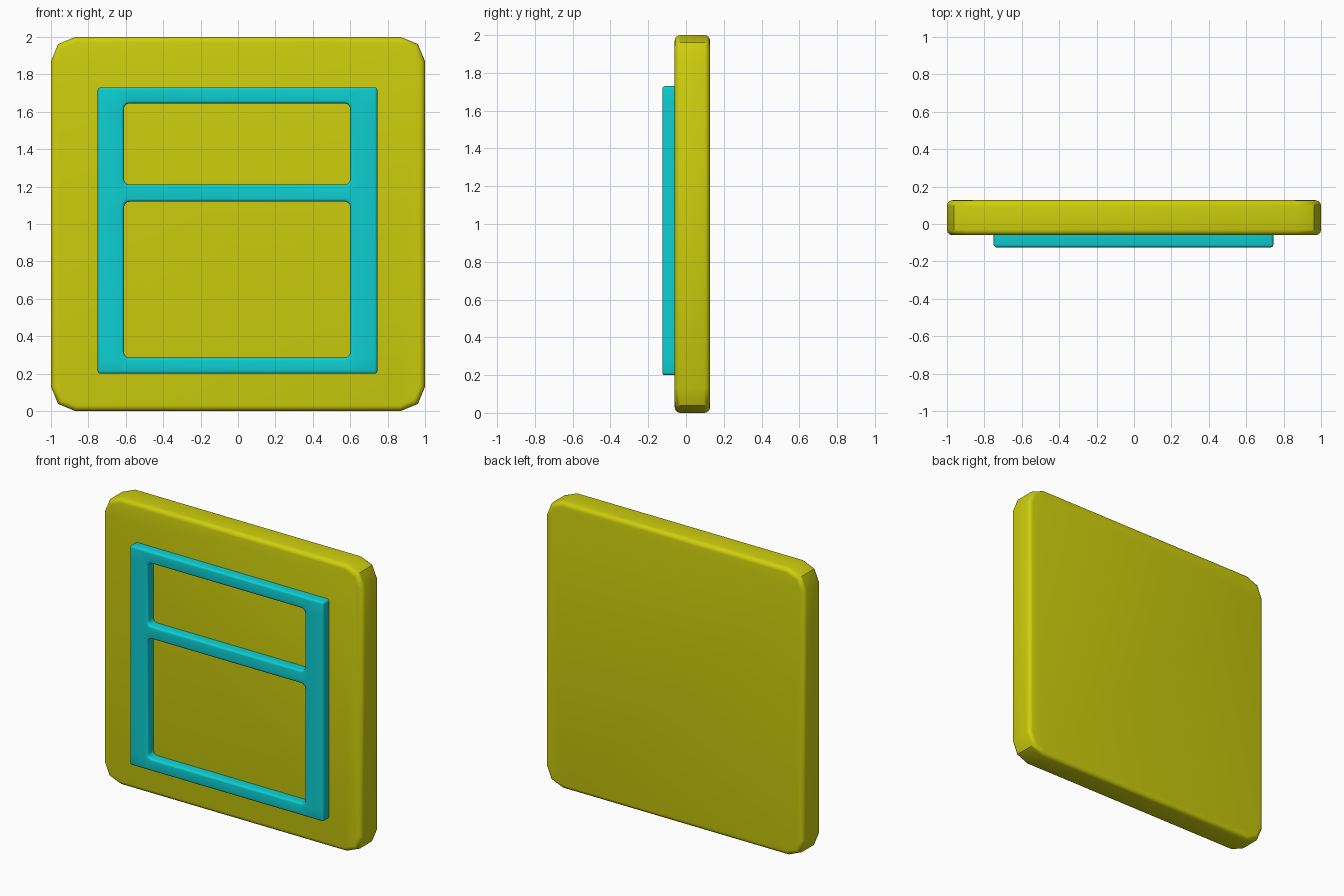
import bpy
import bmesh

cube = bpy.data.objects.get("Cube")
if cube:
    bpy.data.objects.remove(cube, do_unlink=True)


def make_material(name, colour):
    mat = bpy.data.materials.new(name)
    mat.use_nodes = True
    mat.diffuse_color = colour
    mat.node_tree.nodes["Principled BSDF"].inputs["Base Color"].default_value = colour
    return mat


def make_object(name, bm, mat):
    bmesh.ops.recalc_face_normals(bm, faces=bm.faces)
    mesh = bpy.data.meshes.new(name)
    bm.to_mesh(mesh)
    bm.free()
    mesh.materials.append(mat)
    obj = bpy.data.objects.new(name, mesh)
    bpy.context.collection.objects.link(obj)
    bpy.ops.object.select_all(action="DESELECT")
    obj.select_set(True)
    bpy.context.view_layer.objects.active = obj
    bpy.ops.object.shade_smooth_by_angle(angle=0.7)
    return obj


def bevel(bm, edges, width, segments):
    bmesh.ops.bevel(bm, geom=edges, offset=width, offset_type="OFFSET",
                    segments=segments, profile=0.5, affect="EDGES", clamp_overlap=True)


def extrude(bm, depth):
    ret = bmesh.ops.extrude_face_region(bm, geom=bm.faces[:])
    verts = [v for v in ret["geom"] if isinstance(v, bmesh.types.BMVert)]
    bmesh.ops.translate(bm, verts=verts, vec=(0, depth, 0))
    bmesh.ops.recalc_face_normals(bm, faces=bm.faces)


def along_y(edge):
    a, b = edge.verts
    return abs(a.co.y - b.co.y) > 0.01


yellow = make_material("yellow", (0.62, 0.62, 0.004, 1))
cyan = make_material("cyan", (0.004, 0.62, 0.64, 1))

# Backing plate: chamfered square slab with softened front and back rims
bm = bmesh.new()
bm.faces.new([bm.verts.new((x, -0.06, z)) for x, z in ((-1, 0), (1, 0), (1, 2), (-1, 2))])
extrude(bm, 0.187)
bevel(bm, [e for e in bm.edges if along_y(e)], 0.13, 2)
rim = [e for e in bm.edges if not along_y(e)]
bevel(bm, rim, 0.03, 4)
make_object("backing_plate", bm, yellow)

# Raised frame: a grid of panels with two openings left out
xs = (-0.75, -0.61, 0.6, 0.745)
zs = (0.2, 0.285, 1.12, 1.21, 1.645, 1.73)
bm = bmesh.new()
grid = [[bm.verts.new((x, -0.055, z)) for x in xs] for z in zs]
for row in range(5):
    for col in range(3):
        if col == 1 and row in (1, 3):
            continue
        bm.faces.new((grid[row][col], grid[row][col + 1],
                      grid[row + 1][col + 1], grid[row + 1][col]))
extrude(bm, -0.07)

# Round the corners of the openings, then the front edges
inner = [e for e in bm.edges if along_y(e) and all(abs(v.co.x) < 0.7 for v in e.verts)]
bevel(bm, inner, 0.03, 3)
outer = [e for e in bm.edges if along_y(e) and all(abs(v.co.x) > 0.7 for v in e.verts)
         and e.calc_face_angle(0) > 1]
front = [e for e in bm.edges if not along_y(e) and e.calc_face_angle(0) > 1
         and all(v.co.y < -0.1 for v in e.verts)]
bevel(bm, front + outer, 0.014, 3)
make_object("raised_frame", bm, cyan)
